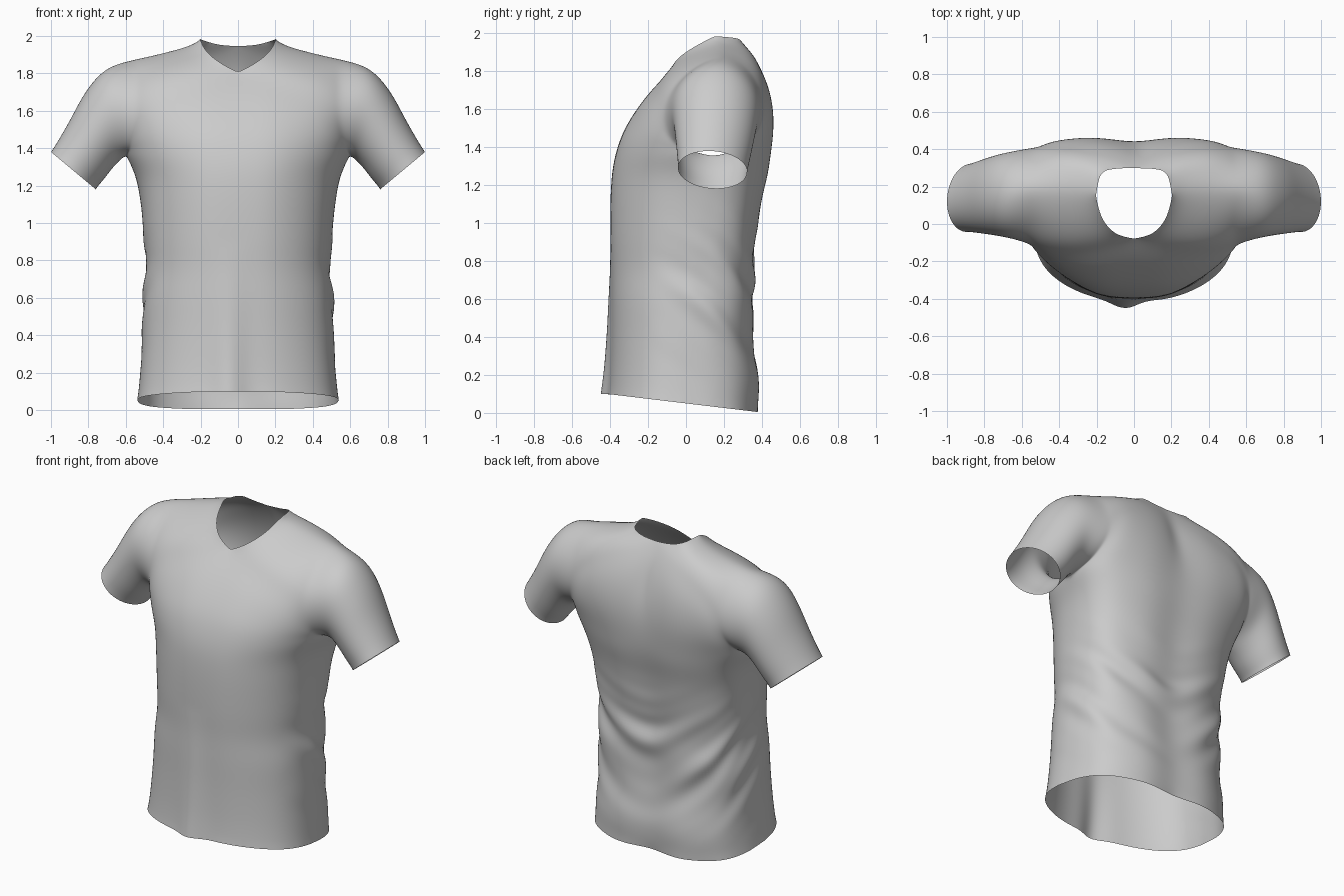
import bpy, bmesh, math
from mathutils import Vector as V

if "Cube" in bpy.data.objects:
    bpy.data.objects.remove(bpy.data.objects["Cube"])

N = 20  # grid resolution per panel edge


def spline(pts, n):
    """Catmull-Rom curve through pts, resampled to n equal steps."""
    p = [V(q) for q in pts]
    p = [2 * p[0] - p[1]] + p + [2 * p[-1] - p[-2]]
    dense = []
    for i in range(1, len(p) - 2):
        a, b, c, d = p[i - 1:i + 3]
        for k in range(24):
            t = k / 24
            dense.append(0.5 * (2 * b + (c - a) * t + (2 * a - 5 * b + 4 * c - d) * t * t
                                + (3 * b - a - 3 * c + d) * t ** 3))
    dense.append(p[-2])
    cum = [0]
    for a, b in zip(dense, dense[1:]):
        cum.append(cum[-1] + (b - a).length)
    out, j = [], 0
    for k in range(n + 1):
        s = cum[-1] * k / n
        while j < len(cum) - 2 and cum[j + 1] < s:
            j += 1
        f = (s - cum[j]) / max(cum[j + 1] - cum[j], 1e-9)
        out.append(dense[j].lerp(dense[j + 1], min(f, 1)))
    return out


def coons(bottom, top, left, right):
    """Surface patch spanning four boundary curves."""
    n, m = len(bottom) - 1, len(left) - 1
    rows = []
    for j in range(m + 1):
        v = j / m
        row = []
        for i in range(n + 1):
            u = i / n
            row.append(bottom[i].lerp(top[i], v) + left[j].lerp(right[j], u)
                       - bottom[0].lerp(bottom[n], u).lerp(top[0].lerp(top[n], u), v))
        rows.append(row)
    return rows


bm = bmesh.new()


def add_grid(rows):
    """Add a point grid and its mirror image."""
    for s in (1, -1):
        vs = [[bm.verts.new((s * p.x, p.y, p.z)) for p in r] for r in rows]
        for a, b in zip(vs, vs[1:]):
            for i in range(len(a) - 1):
                bm.faces.new((a[i], a[i + 1], b[i + 1], b[i]))


# Torso: normalised half section, front centre -> side -> back centre
front_sec = [(0, -1, 0), (.33, -.97, 0), (.63, -.82, 0), (.85, -.59, 0), (.965, -.31, 0), (1, 0, 0)]
back_sec = [(1, 0, 0), (.96, .46, 0), (.80, .82, 0), (.42, 1.04, 0), (0, 1, 0)]
section = spline(front_sec, N) + spline(back_sec, N)[1:]

# height, half width, side y / front y, back y
stations = [
    (.05, .54, -.03, -.41, .36), (.2, .525, -.02, -.40, .37), (.4, .515, 0, -.395, .335),
    (.6, .51, .02, -.395, .345), (.75, .495, .04, -.395, .34), (.9, .505, .06, -.40, .355),
    (1.1, .522, .09, -.40, .385), (1.25, .55, .13, -.392, .42), (1.36, .60, .15, -.375, .435)]
half = spline([(s[1], s[2], s[0]) for s in stations], 40)
depth = spline([(s[3], s[4], s[0]) for s in stations], 40)
body = []
for h, d in zip(half, depth):
    ring = []
    for q in section:
        y = h.y + (q.y * (h.y - d.x) if q.y < 0 else q.y * (d.y - h.y))
        fade = max(0, 1 - (h.z - .05) / .5)
        ring.append(V((q.x * h.x, y, h.z - .12 * y * fade)))
    body.append(ring)
add_grid(body)

# Yoke: neckline, shoulder seam and armhole edges
neck, tip, pit = (.205, .15, 1.985), (.58, .19, 1.882), (.60, .15, 1.36)
M = N // 2
front_in = (spline([(0, -.375, 1.36), (0, -.325, 1.5), (0, -.2, 1.68), (0, -.08, 1.805)], M)
            + spline([(0, -.08, 1.805), (.1, -.05, 1.86), (.17, .03, 1.92), neck], M)[1:])
back_in = (spline([(0, .435, 1.36), (0, .44, 1.5), (0, .42, 1.66), (0, .37, 1.82), (0, .30, 1.945)], M)
           + spline([(0, .30, 1.945), (.1, .295, 1.953), (.175, .27, 1.973), neck], M)[1:])
seam = spline([neck, (.27, .17, 1.952), (.4, .185, 1.918), tip], N)
hole_f = spline([pit, (.585, -.03, 1.40), (.56, -.11, 1.52), (.55, -.085, 1.68), (.56, .05, 1.82), tip], N)
hole_b = spline([pit, (.585, .30, 1.40), (.56, .40, 1.52), (.55, .395, 1.68), (.56, .31, 1.82), tip], N)
ring = body[-1]
add_grid(coons(ring[:N + 1], seam, front_in, hole_f))
add_grid(coons(ring[:N - 1:-1], seam, back_in, hole_b))

# Sleeve: armhole loop flowed through section ellipses to the cuff
# centre x, y, z / half axis toward the underside / half width in y
cuts = [((.667, .155, 1.582), (-.037, .0, -.25), .234),
        ((.742, .153, 1.5), (-.072, .005, -.21), .217),
        ((.81, .147, 1.387), (-.097, .012, -.152), .20),
        ((.88, .14, 1.28), (-.12, .02, -.10), .182)]
loop = hole_f + hole_b[-2::-1]
cols = []
for i, p in enumerate(loop):
    t = math.pi * i / N
    path = [p] + [V(c) + V(a) * math.cos(t) + V((0, -w, 0)) * math.sin(t) for c, a, w in cuts]
    cols.append(spline(path, 16))
add_grid(cols)

# Weld the panels and relax the seams
bmesh.ops.remove_doubles(bm, verts=bm.verts, dist=.0008)
bmesh.ops.recalc_face_normals(bm, faces=bm.faces)
inner = [v for v in bm.verts if not v.is_boundary]
for _ in range(5):
    bmesh.ops.smooth_vert(bm, verts=inner, factor=.5, use_axis_x=True, use_axis_y=True, use_axis_z=True)


def bump(x, c, w):
    return math.exp(-((x - c) / w) ** 2)


# Cloth folds: drapes falling from the sides to the lower back, front hem pleat, spine crease
bm.normal_update()
moves = []
for v in bm.verts:
    x, y, z = v.co
    off = V((0, 0, 0))
    if z < 1.3:
        rear = min(1, max(0, (y + .2) / .4))
        fall = z - .7 * math.sqrt(x * x + .02) + .7 * min(y, .3)
        drape = math.sin(22 * fall + 1.5 * math.sin(4 * x + 1) + 2)
        fine = math.sin(43 * fall + 7 * x + 2 * math.sin(6 * z))
        off += v.normal * (bump(z, .62, .27) * rear * (.012 * drape + .006 * fine))
    if y < -.2 and z < .9:
        off.y -= .05 * bump(x, -.05, .08) * (1 - z / .9)
    if y > .2 and z > 1.2:
        off.y -= .012 * bump(x, .02, .05) * bump(z, 1.72, .15)
    moves.append(off)
for v, off in zip(bm.verts, moves):
    v.co += off

mesh = bpy.data.meshes.new("tshirt")
bm.to_mesh(mesh)
bm.free()
shirt = bpy.data.objects.new("tshirt", mesh)
bpy.context.collection.objects.link(shirt)
for f in mesh.polygons:
    f.use_smooth = True
sub = shirt.modifiers.new("subdivide", 'SUBSURF')
sub.levels = sub.render_levels = 1
